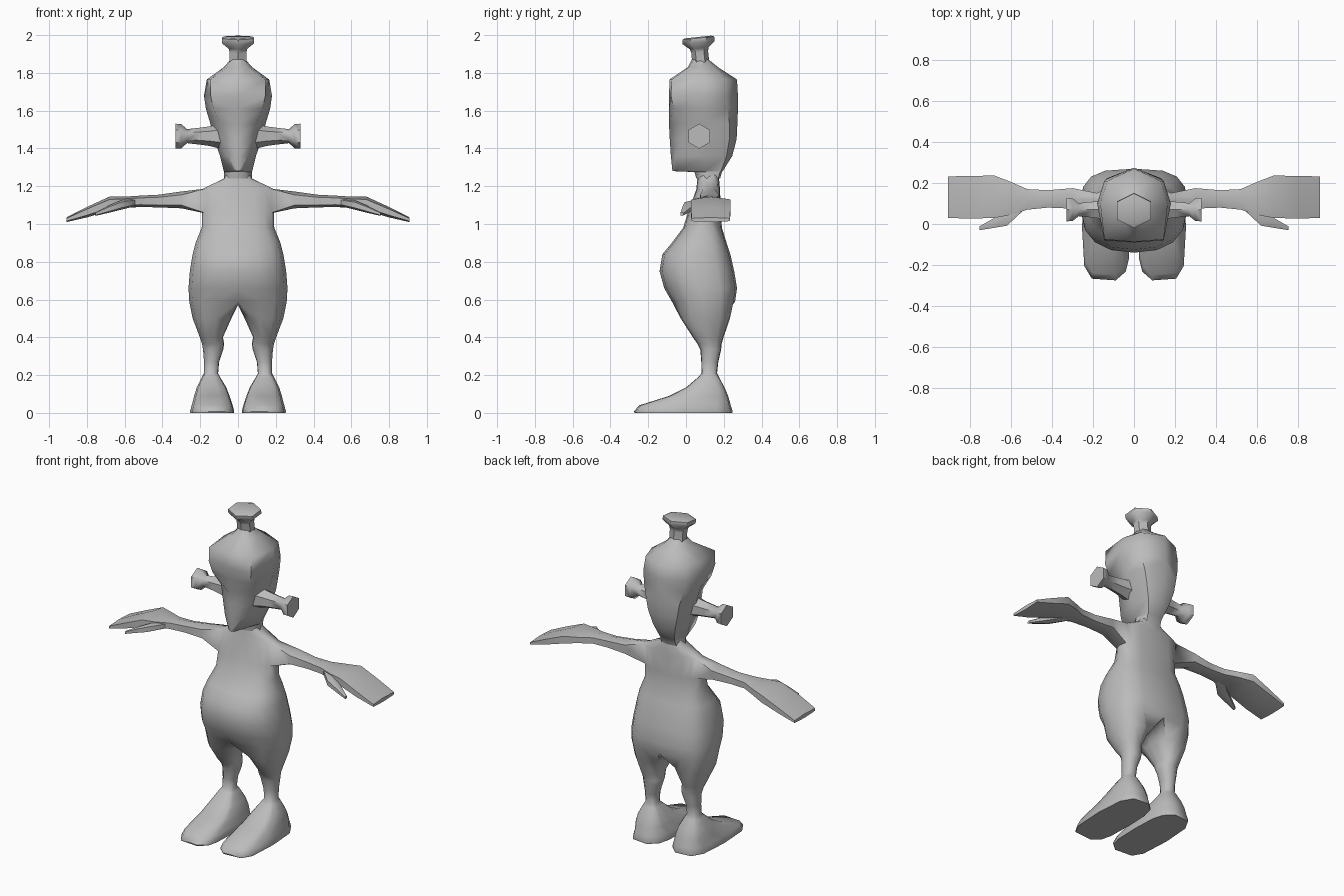
import bpy, bmesh
from math import sin, cos, pi, radians, copysign
from mathutils import Matrix, Vector

if "Cube" in bpy.data.objects:
    bpy.data.objects.remove(bpy.data.objects["Cube"], do_unlink=True)

grey = bpy.data.materials.new("plain_grey")
grey.use_nodes = True
tone = (0.5, 0.5, 0.5, 1)
grey.diffuse_color = tone
grey.node_tree.nodes["Principled BSDF"].inputs["Base Color"].default_value = tone


def power(value, exponent):
    return copysign(abs(value) ** exponent, value)


def oval(z, x0, x1, front, back, angles, soft_front, soft_back):
    """Horizontal cross-section with its own squareness in front and behind."""
    points = []
    for a in angles:
        p = soft_front if sin(a) < 0 else soft_back
        points.append(Vector(((x0 + x1) / 2 + (x1 - x0) / 2 * power(cos(a), p),
                              (front + back) / 2 + (back - front) / 2 * power(sin(a), p), z)))
    return points


def limb_ring(x, front, back, low, high):
    """Six-sided cross-section across an arm, with a ridge above and below."""
    mid, inset = (front + back) / 2, (high - low) * 0.2
    return [Vector(p) for p in ((x, front, low + inset), (x, mid, low), (x, back, low + inset),
                                (x, back, high - inset), (x, mid, high), (x, front, high - inset))]


def add_ring(bm, points):
    return [bm.verts.new(p) for p in points]


def bridge(bm, a, b, closed=True, skip=()):
    count = len(a)
    for i in range(count if closed else count - 1):
        if i not in skip:
            j = (i + 1) % count
            bm.faces.new((a[i], a[j], b[j], b[i]))


def loft(bm, rings, closed=True, cap_start=False, cap_end=False):
    rows = [r if isinstance(r[0], bmesh.types.BMVert) else add_ring(bm, r) for r in rings]
    for a, b in zip(rows, rows[1:]):
        bridge(bm, a, b, closed)
    if cap_start:
        bm.faces.new(rows[0])
    if cap_end:
        bm.faces.new(rows[-1])
    return rows


def finish(name, bm, mirrored=True, angle=55):
    bmesh.ops.recalc_face_normals(bm, faces=bm.faces[:])
    mesh = bpy.data.meshes.new(name)
    bm.to_mesh(mesh)
    bm.free()
    mesh.materials.append(grey)
    obj = bpy.data.objects.new(name, mesh)
    bpy.context.collection.objects.link(obj)
    bpy.ops.object.select_all(action="DESELECT")
    obj.select_set(True)
    bpy.context.view_layer.objects.active = obj
    bpy.ops.object.shade_smooth_by_angle(angle=radians(angle))
    if mirrored:
        mod = obj.modifiers.new("mirror", "MIRROR")
        mod.use_clip = True
        mod.merge_threshold = 0.002
    return obj


# Torso: half rings from the neck down to the hips (height, half width, front, back)
body = bmesh.new()
half_turn = [-pi / 2 + pi * i / 8 for i in range(9)]
torso_rows = [(1.28, .06, .07, .165), (1.24, .075, .06, .175), (1.185, .19, .055, .18),
              (1.06, .19, .01, .185), (.98, .192, -.015, .19), (.9, .225, -.075, .215),
              (.84, .24, -.125, .235), (.75, .255, -.14, .255), (.66, .262, -.115, .27),
              (.59, .258, -.075, .26)]
torso = []
for z, width, front, back in torso_rows:
    points = oval(z, -width, width, front, back, half_turn, .85, .65)
    points[0].x = points[-1].x = 0
    torso.append(add_ring(body, points))
for i, (a, b) in enumerate(zip(torso, torso[1:])):
    bridge(body, a, b, closed=False, skip=(3, 4) if i == 2 else ())

# Legs: the hip ring closes through the crotch and runs down to the ankle
hip = torso[-1]
start, end = hip[-1].co, hip[0].co
crotch = add_ring(body, [start.lerp(end, t) - Vector((0, 0, .02)) for t in (.25, .5, .75)])
leg_turn = [radians(-135 + 33.75 * i) for i in range(9)] + [radians(a) for a in (157.5, 180, 202.5)]
leg_rows = [(.5, .035, .24, -.03, .235), (.4, .08, .202, .035, .2), (.365, .073, .19, .06, .19),
            (.335, .078, .185, .075, .187), (.27, .1, .18, .08, .172), (.21, .105, .18, .082, .165)]
foot_rows = [(.19, .095, .19, .065, .175), (.135, .062, .218, 0, .205), (.09, .045, .232, -.09, .225),
             (.04, .028, .245, -.25, .24), (.008, .02, .254, -.278, .25), (0, .022, .252, -.275, .248)]
rings = [oval(*row, leg_turn, .9, .9) for row in leg_rows]
rings += [oval(*row, leg_turn, .55, .65) for row in foot_rows]
loft(body, [hip + crotch] + rings, cap_end=True)

# Arms: grown from the shoulder opening out to the flat hand
low, high = torso[3], torso[2]
shoulder = [low[3], low[4], low[5], high[5], high[4], high[3]]
arm_rows = [(.3, .075, .175, 1.083, 1.172), (.42, .08, .165, 1.088, 1.155), (.52, .07, .17, 1.09, 1.15),
            (.6, .045, .205, 1.085, 1.145), (.68, .03, .236, 1.07, 1.145),
            (.8, .026, .235, 1.035, 1.09), (.908, .03, .232, 1.01, 1.035)]
loft(body, [shoulder] + [limb_ring(*row) for row in arm_rows], cap_end=True)
finish("body", body)

# Thumbs
thumb = bmesh.new()
thumb_rows = [(.52, .085, .13, 1.1, 1.14), (.62, -.008, .07, 1.075, 1.125),
              (.69, -.02, .025, 1.058, 1.095), (.755, -.03, -.012, 1.043, 1.062)]
loft(thumb, [limb_ring(*row) for row in thumb_rows], cap_start=True, cap_end=True)
finish("thumbs", thumb)

# Head: half rings (height, front centre, brow x y, side x y, rear x y, back centre)
head = bmesh.new()
head_rows = [(1.24, .055, .045, .065, .075, .11, .05, .17, .18),
             (1.275, .045, .045, .06, .075, .11, .05, .18, .19),
             (1.28, -.072, .022, -.06, .075, .1, .05, .185, .195),
             (1.36, -.08, .055, -.05, .095, .1, .075, .215, .245),
             (1.45, -.086, .08, -.035, .127, .1, .1, .23, .268),
             (1.53, -.09, .095, -.03, .146, .1, .115, .23, .272),
             (1.61, -.09, .13, -.065, .17, .1, .135, .22, .275),
             (1.68, -.09, .145, -.08, .18, .1, .145, .21, .275),
             (1.765, -.087, .145, -.075, .165, .1, .13, .21, .27),
             (1.83, .01, .055, .015, .075, .08, .06, .145, .17),
             (1.87, .03, .027, .04, .04, .075, .027, .11, .12)]
outline = []
for z, front, bx, by, sx, sy, rx, ry, back in head_rows:
    outline.append([Vector(p) for p in ((0, front, z), (bx, by, z), (sx, sy, z), (rx, ry, z), (0, back, z))])
loft(head, outline, closed=False)
finish("head", head)


def bolt(name, profile, matrix, mirrored):
    """Six-sided turned bolt: profile gives (distance along the axis, radius)."""
    bm = bmesh.new()
    turns = [pi / 2 + pi * i / 3 for i in range(6)]
    loft(bm, [[Vector((r * cos(a), r * sin(a), d)) for a in turns] for d, r in profile],
         cap_start=True, cap_end=True)
    bm.transform(matrix)
    return finish(name, bm, mirrored, 50)


# Bolt on top of the head, tipped slightly forward
bolt("top_bolt", [(-.16, .045), (-.08, .045), (-.06, .05), (-.03, .085), (-.006, .085), (0, .07)],
     Matrix.Translation((0, .064, 1.99)) @ Matrix.Rotation(radians(6), 4, "X")
     @ Matrix.Diagonal((1.14, 1, 1, 1)), False)

# Bolts at the sides of the head
side_axis = Matrix(((0, 0, 1, 0), (1, 0, 0, 0), (0, 1, 0, 0), (0, 0, 0, 1)))
bolt("side_bolts", [(.08, .07), (.15, .052), (.2, .045), (.27, .037), (.3, .064), (.33, .066)],
     Matrix.Translation((0, .07, 1.465)) @ side_axis, True)
